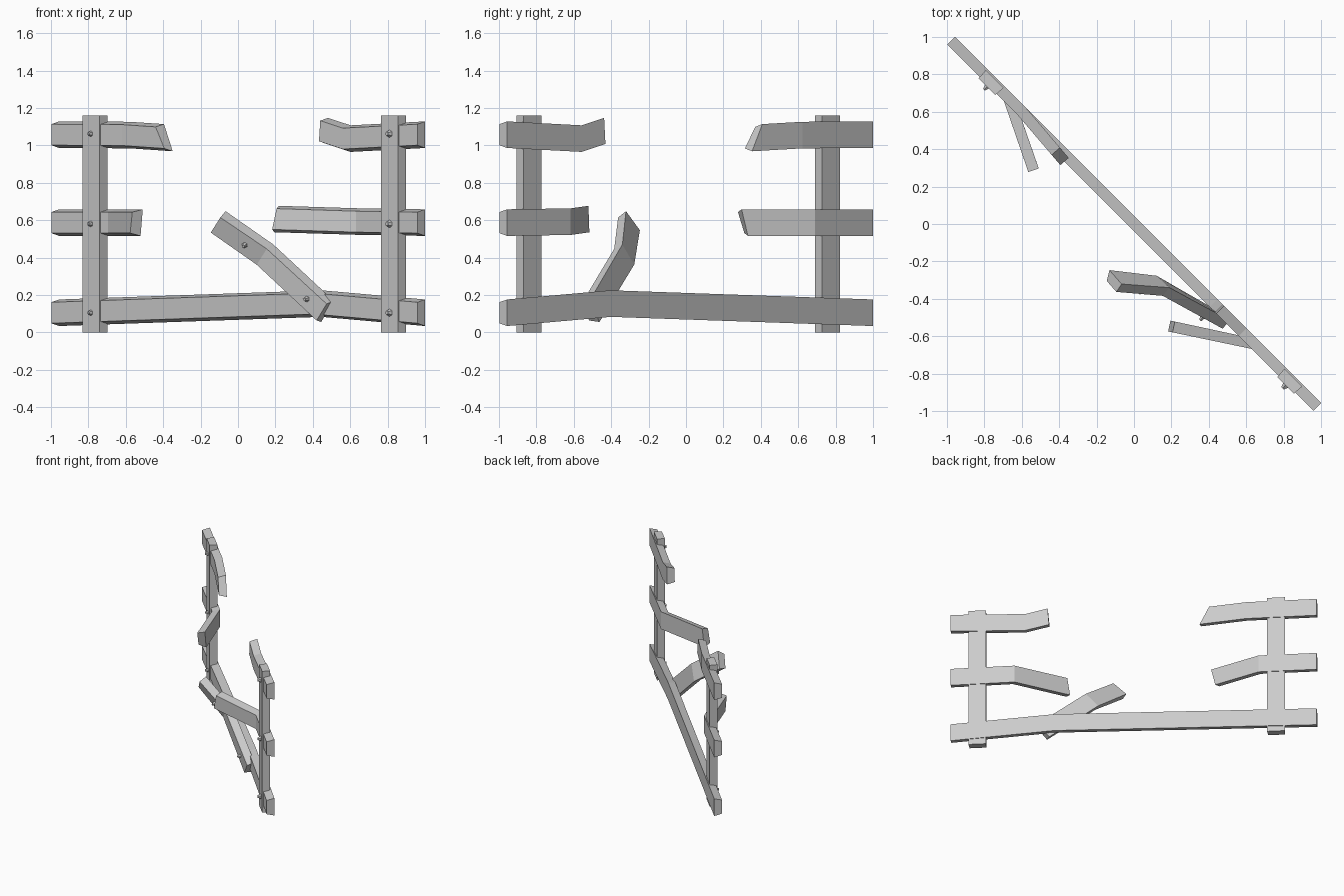
import bpy
import bmesh
from mathutils import Vector

cube = bpy.data.objects.get("Cube")
if cube:
    bpy.data.objects.remove(cube, do_unlink=True)

grey = bpy.data.materials.new("plain_grey")
grey.use_nodes = True
grey.diffuse_color = (0.6, 0.6, 0.6, 1)
grey.node_tree.nodes["Principled BSDF"].inputs["Base Color"].default_value = (0.6, 0.6, 0.6, 1)

# Fence frame: ALONG runs down the fence, FRONT points to the post side
ALONG = Vector((1, -1, 0)).normalized()
FRONT = Vector((-1, -1, 0)).normalized()
UP = Vector((0, 0, 1))


def at(u, n, z):
    return ALONG * u + FRONT * n + UP * z


def finish(name, bm):
    bmesh.ops.recalc_face_normals(bm, faces=bm.faces)
    mesh = bpy.data.meshes.new(name)
    bm.to_mesh(mesh)
    bm.free()
    mesh.materials.append(grey)
    obj = bpy.data.objects.new(name, mesh)
    bpy.context.collection.objects.link(obj)


def plank(name, path, widths, back=0.071, front=0.056, depth=(-0.031, 0.028), slants=(0, 0)):
    """Sweep a section with a narrower front along path; slants shear the two ends."""
    bm = bmesh.new()
    rings = []
    last = len(path) - 1
    for i, p in enumerate(path):
        tangent = (path[min(i + 1, last)] - path[max(i - 1, 0)]).normalized()
        w = widths[i].normalized()
        face = tangent.cross(w).normalized()
        slant = slants[0] if i == 0 else slants[1] if i == last else 0
        ring = []
        for d, h in ((depth[0], -back), (depth[0], back), (depth[1], front), (depth[1], -front)):
            shear = tangent * slant * (1 if h > 0 else -1)
            ring.append(bm.verts.new(p + face * d + w * h + shear))
        rings.append(ring)
    for a, b in zip(rings, rings[1:]):
        for k in range(4):
            j = (k + 1) % 4
            bm.faces.new((a[k], a[j], b[j], b[k]))
    bm.faces.new(rings[0])
    bm.faces.new(rings[-1])
    finish(name, bm)


def bolt(name, centre, normal, radius):
    bm = bmesh.new()
    bmesh.ops.create_cone(bm, cap_ends=True, segments=6, radius1=radius,
                          radius2=radius * 0.45, depth=0.03)
    turn = normal.to_track_quat('Z', 'Y').to_matrix()
    bmesh.ops.rotate(bm, verts=bm.verts, matrix=turn)
    bmesh.ops.translate(bm, verts=bm.verts, vec=centre)
    finish(name, bm)


# Rails, each a path of (along, forward, height) with end slants
END = 1.384
rails = {
    "bottom_rail": ([(-END, 0, 0.105), (0.6, 0, 0.154), (END, 0, 0.105)], (0, 0)),
    "left_top_rail": ([(-END, 0, 1.057), (-0.85, 0, 1.055), (-0.535, 0.025, 1.041)], (0, -0.036)),
    "left_middle_rail": ([(-END, 0, 0.587), (-0.95, 0, 0.587), (-0.60, 0.17, 0.587)], (0, 0.018)),
    "right_top_rail": ([(0.645, 0, 1.077), (0.82, 0, 1.036), (END, 0, 1.057)], (0.005, 0)),
    "right_middle_rail": ([(0.53, 0.247, 0.606), (0.91, 0, 0.592), (END, 0, 0.587)], (0.012, 0)),
}
for name, (points, slants) in rails.items():
    plank(name, [at(*p) for p in points], [UP] * len(points), slants=slants)

# Posts with a bolt over each rail
for side, u, size in (("left", -1.075, 0.018), ("right", 1.183, 0.024)):
    plank(side + "_post", [at(u, 0.007, 0), at(u, 0.007, 1.16)], [-ALONG] * 2,
          back=0.067, front=0.063, depth=(-0.029, 0.03))
    for level, z in (("bottom", 0.105), ("middle", 0.58), ("top", 1.062)):
        bolt(f"{side}_{level}_bolt", at(u, 0.045, z), FRONT, size)

# Fallen plank leaning on the bottom rail
fallen = [Vector((-0.11, -0.31, 0.585)), Vector((0.14, -0.335, 0.41)), Vector((0.462, -0.515, 0.11))]
lean = [Vector((0.07, -0.08, 0.11)), Vector((0.07, -0.065, 0.11)), Vector((0.06, -0.047, 0.10))]
plank("fallen_plank", fallen, lean)
for i, (start, t) in enumerate(((0, 0.62), (1, 0.76))):
    spot = fallen[start].lerp(fallen[start + 1], t)
    normal = (fallen[start + 1] - fallen[start]).cross(lean[1]).normalized()
    bolt(f"fallen_plank_bolt_{i + 1}", spot + normal * 0.038, normal, 0.018)
